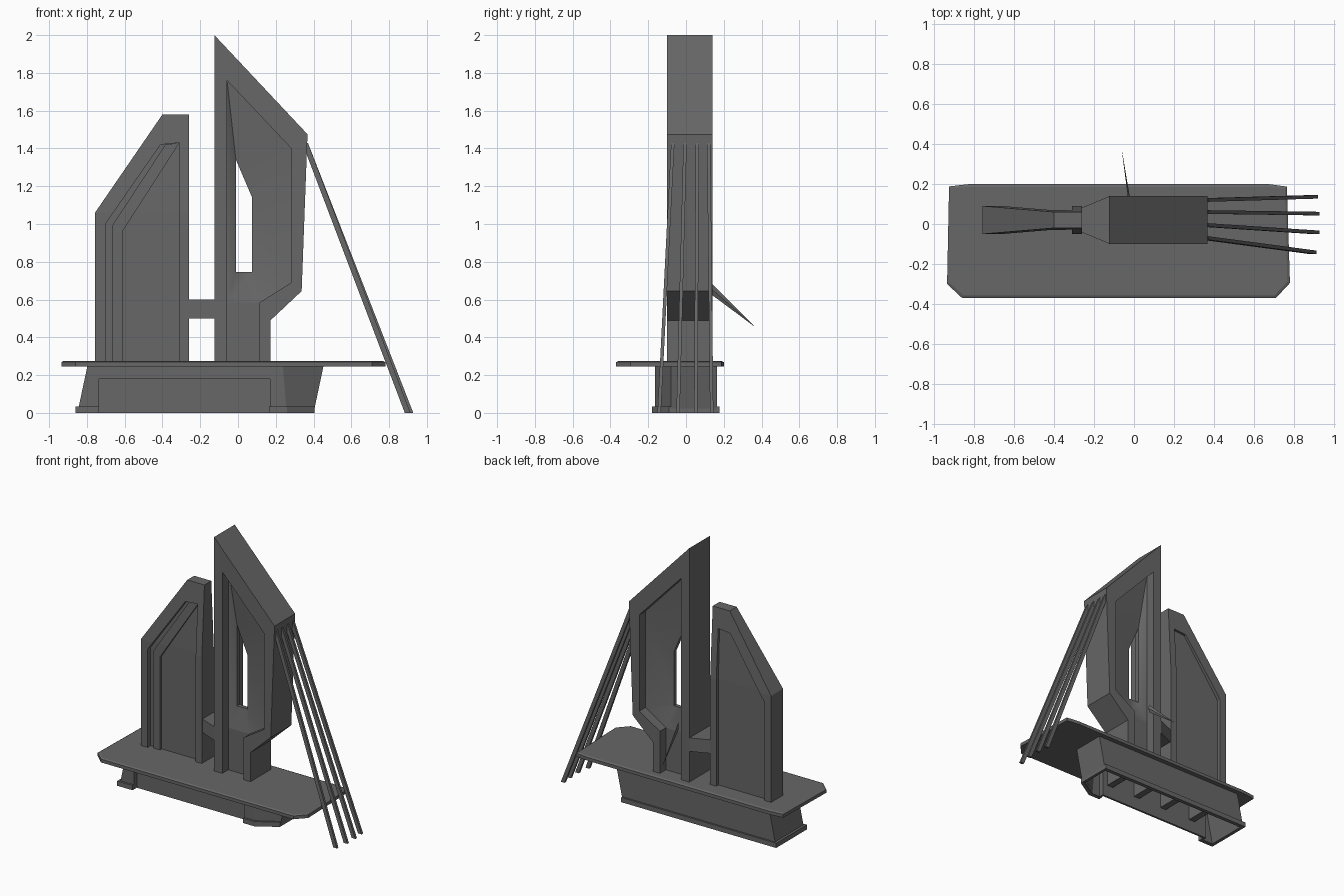
import bpy, bmesh

if "Cube" in bpy.data.objects:
    bpy.data.objects.remove(bpy.data.objects["Cube"])

YC = 0.02  # centre plane of both towers
DARK = bpy.data.materials.new("dark_grey")
DARK.diffuse_color = (0.135, 0.135, 0.135, 1)
DARK.use_nodes = True
DARK.node_tree.nodes["Principled BSDF"].inputs["Base Color"].default_value = DARK.diffuse_color


def finish(bm, name):
    bmesh.ops.recalc_face_normals(bm, faces=bm.faces)
    me = bpy.data.meshes.new(name)
    bm.to_mesh(me)
    bm.free()
    me.materials.append(DARK)
    ob = bpy.data.objects.new(name, me)
    bpy.context.collection.objects.link(ob)
    return ob


def loft(name, rings, caps=True):
    """Skin a list of equal-length point rings."""
    bm = bmesh.new()
    rv = [[bm.verts.new(p) for p in r] for r in rings]
    n = len(rv[0])
    for a, b in zip(rv, rv[1:]):
        for i in range(n):
            j = (i + 1) % n
            bm.faces.new((a[i], a[j], b[j], b[i]))
    if caps:
        bm.faces.new(rv[0])
        bm.faces.new(rv[-1])
    return finish(bm, name)


def slab(name, poly, y0, y1):
    """Extrude an x/z profile along y."""
    return loft(name, [[(x, y, z) for x, z in poly] for y in (y0, y1)])


def box(name, x0, x1, y0, y1, z0, z1):
    return slab(name, [(x0, z0), (x1, z0), (x1, z1), (x0, z1)], y0, y1)


def thin_upwards(ob, z0=1.06, z1=1.58, factor=0.57):
    """Narrow a slab in y above z0."""
    bm = bmesh.new()
    bm.from_mesh(ob.data)
    bmesh.ops.bisect_plane(bm, geom=bm.verts[:] + bm.edges[:] + bm.faces[:],
                           plane_co=(0, 0, z0), plane_no=(0, 0, 1))
    for v in bm.verts:
        t = max(0, (v.co.z - z0) / (z1 - z0))
        v.co.y = YC + (v.co.y - YC) * (1 + (factor - 1) * t)
    bm.to_mesh(ob.data)
    bm.free()


# Deck plate with chamfered upper rim
deck_plan = [(-0.925, 0.188), (-0.82, 0.2), (0.67, 0.2), (0.765, 0.187),
             (0.78, -0.295), (0.71, -0.37), (-0.86, -0.37), (-0.935, -0.3)]
deck = loft("deck", [[(x, y, z) for x, y in deck_plan] for z in (0.245, 0.269)])
bm = bmesh.new()
bm.from_mesh(deck.data)
top = [f for f in bm.faces if f.normal.z > 0.9]
bmesh.ops.inset_region(bm, faces=top, thickness=0.014, depth=0.006)
bm.to_mesh(deck.data)
bm.free()

# Hollow leaning base with a shallow recess along the front
outer = [(-0.85, -0.165), (-0.735, -0.165), (-0.735, -0.13), (0.17, -0.13), (0.17, -0.165),
         (0.258, -0.165), (0.40, -0.08), (0.40, 0.165), (-0.85, 0.165)]
inner = [(-0.835, -0.15), (-0.75, -0.15), (-0.75, -0.115), (0.185, -0.115), (0.185, -0.15),
         (0.25, -0.15), (0.385, -0.07), (0.385, 0.15), (-0.835, 0.15)]


def lean(x, z):
    t = z / 0.245
    if x < -0.8 or x > 0.3:
        return x + 0.052 * t
    return x - 0.02 * t if x > 0.23 else x


def base_ring(plan, z):
    return [(lean(x, z), y, z) for x, y in plan]


loft("base_shell", [base_ring(outer, 0.246), base_ring(outer, 0),
                    base_ring(inner, 0), base_ring(inner, 0.24)])
box("base_front_beam", -0.735, 0.17, -0.165, -0.12, 0.18, 0.246)

# Foot bands round the bottom
box("foot_front_left", -0.86, -0.735, -0.18, -0.15, 0, 0.035)
box("foot_front_right", 0.165, 0.26, -0.18, -0.15, 0, 0.035)
corner = [(0.26, -0.18), (0.405, -0.09), (0.405, -0.05), (0.39, -0.07), (0.25, -0.15)]
loft("foot_corner", [[(x, y, z) for x, y in corner] for z in (0, 0.035)])
box("foot_back", -0.86, 0.405, 0.15, 0.178, 0, 0.035)
box("foot_left", -0.86, -0.835, -0.18, 0.178, 0, 0.035)
box("foot_right", 0.385, 0.405, -0.06, 0.178, 0, 0.035)

# Ribs inside the base
for i, x in enumerate((-0.62, -0.36, -0.12, 0.12)):
    box(f"base_rib_{i + 1}", x - 0.025, x + 0.025, -0.12, 0.155, 0.09, 0.245)
box("base_spine", -0.8, 0.38, 0.0, 0.04, 0.13, 0.245)

# Short tower: outer frame, core panel and a raised front ridge
DZ = 0.27
short_out = [(-0.757, DZ), (-0.757, 1.06), (-0.40, 1.58), (-0.26, 1.58), (-0.26, DZ)]
short_in = [(-0.31, DZ), (-0.31, 1.43), (-0.41, 1.42), (-0.702, 1.0), (-0.702, DZ)]
short_ridge = [(-0.667, DZ), (-0.667, 0.99), (-0.385, 1.42), (-0.31, 1.43),
               (-0.612, 0.96), (-0.612, DZ)]
core = [(-0.73, DZ), (-0.73, 1.04), (-0.41, 1.5), (-0.28, 1.5), (-0.28, DZ)]
for ob in (slab("short_tower_frame", short_out + short_in, YC - 0.07, YC + 0.07),
           slab("short_tower_panel", core, YC - 0.035, YC + 0.045),
           slab("short_tower_ridge", short_ridge, YC - 0.055, YC)):
    thin_upwards(ob)

# Tall tower: outer frame
tall_out = [(-0.125, DZ), (-0.125, 2.0), (0.368, 1.475), (0.337, 0.645), (0.172, 0.49), (0.172, DZ)]
tall_in = [(0.115, DZ), (0.115, 0.585), (0.282, 0.69), (0.282, 1.40), (-0.058, 1.76), (-0.058, DZ)]
slab("tall_tower_frame", tall_out + tall_in, YC - 0.12, YC + 0.12)

# Tall tower: panel sinking towards the window from both sides
rim = [(-0.058, 0.585), (0.115, 0.585), (0.282, 0.69), (0.282, 1.40), (-0.058, 1.76)]
window = [(-0.011, 0.745), (0.065, 0.745), (0.075, 0.745), (0.075, 1.14), (-0.011, 1.34)]
loft("tall_tower_panel", [[(x, YC + d, z) for x, z in p] for p, d in
     ((rim, -0.05), (window, -0.015), (window, 0.015), (rim, 0.05))], caps=False)
box("tall_tower_lower_panel", -0.058, 0.115, YC - 0.05, YC + 0.05, DZ, 0.585)

# Flared bridge between the towers
loft("bridge", [[(x, YC + s * h, z) for s, z in ((-1, 0.5), (1, 0.5), (1, 0.6), (-1, 0.6))]
                for x, h in ((-0.265, 0.06), (-0.12, 0.12))])

# Thin spike at the back
loft("back_spike", [[(-0.03, 0.13, 0.63), (-0.02, 0.13, 0.66), (-0.03, 0.13, 0.69)],
                    [(-0.06, 0.36, 0.459), (-0.059, 0.36, 0.46), (-0.06, 0.36, 0.461)]])

# Slanted stays, cut level with the ground
stays = [(0.12, 0.905, 0.136), (0.06, 0.913, 0.052), (-0.005, 0.913, -0.042), (-0.07, 0.898, -0.142)]
for i, (y0, x1, y1) in enumerate(stays):
    loft(f"stay_{i + 1}", [[(x + a * 0.015, y + b * 0.009, z)
                            for a, b in ((-1, -1), (1, -1), (1, 1), (-1, 1))]
                           for x, y, z in ((0.355, y0, 1.43), (x1, y1, 0))])

# Smooth shading only inside the sunk panel
panel = bpy.data.objects["tall_tower_panel"].data
for p in panel.polygons:
    p.use_smooth = True
panel.set_sharp_from_angle(angle=0.7)
